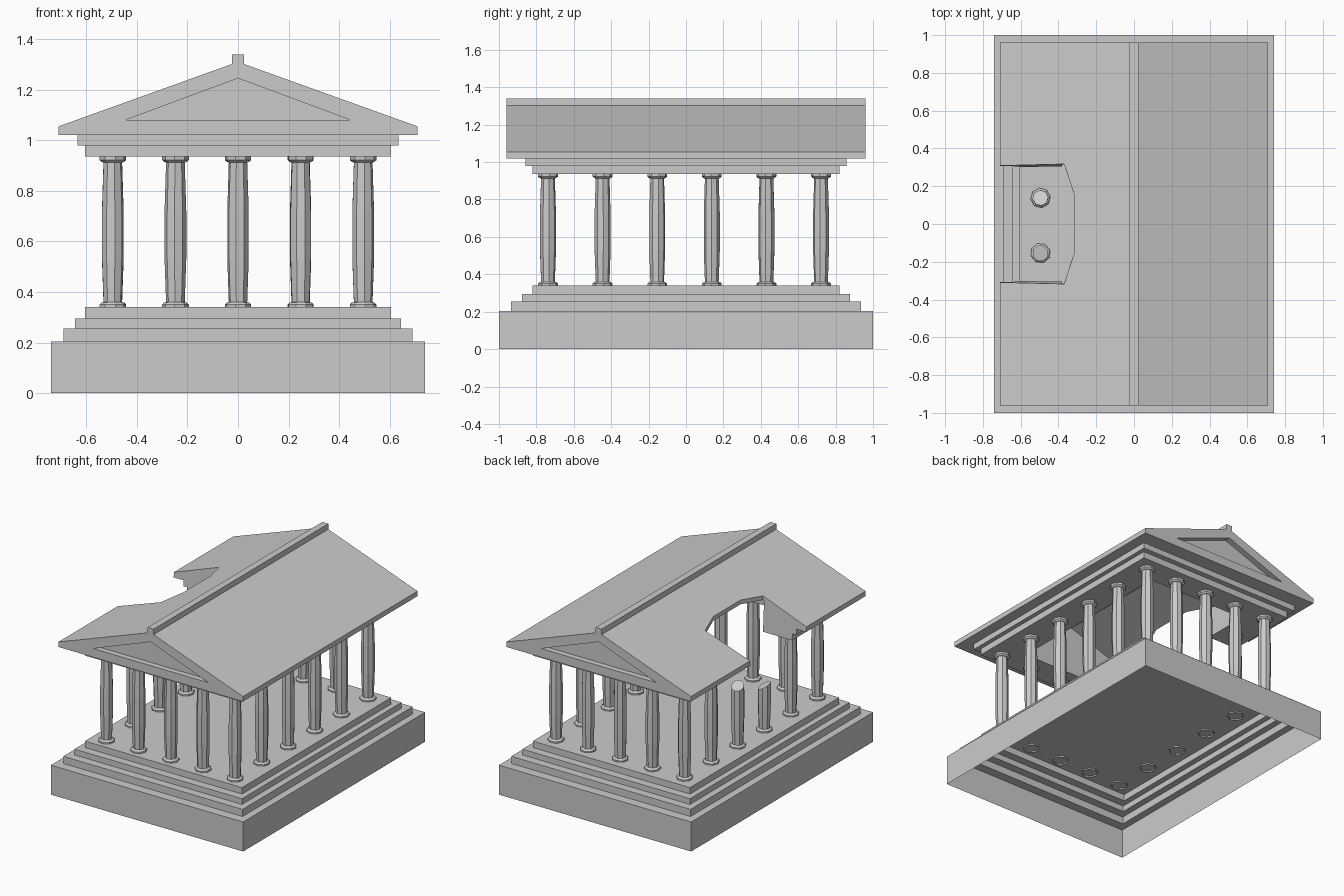
import bpy, bmesh, math, random
from mathutils import Vector

if "Cube" in bpy.data.objects:
    bpy.data.objects.remove(bpy.data.objects["Cube"])

random.seed(4)


def finish(bm, name, cutter=False):
    bmesh.ops.recalc_face_normals(bm, faces=bm.faces)
    me = bpy.data.meshes.new(name)
    bm.to_mesh(me)
    bm.free()
    ob = bpy.data.objects.new(name, me)
    bpy.context.collection.objects.link(ob)
    if cutter:
        ob.hide_render = True
        ob.hide_set(True)
    return ob


def loft(bm, rings, cap_start=True, cap_end=True):
    vs = [[bm.verts.new(p) for p in r] for r in rings]
    n = len(vs[0])
    for a, b in zip(vs, vs[1:]):
        for i in range(n):
            bm.faces.new((a[i], a[(i + 1) % n], b[(i + 1) % n], b[i]))
    if cap_start:
        bm.faces.new(vs[0][::-1])
    if cap_end:
        bm.faces.new(vs[-1])


def rect(hx, hy, z):
    return [(-hx, -hy, z), (hx, -hy, z), (hx, hy, z), (-hx, hy, z)]


def box(name, hx, hy, z0, z1):
    bm = bmesh.new()
    loft(bm, [rect(hx, hy, z0), rect(hx, hy, z1)])
    return finish(bm, name)


def prism_y(name, pts, y0, y1, cutter=False):
    bm = bmesh.new()
    loft(bm, [[(x, y, z) for x, z in pts] for y in (y0, y1)])
    return finish(bm, name, cutter)


def cut(ob, *cutters):
    for c in cutters:
        m = ob.modifiers.new(c.name, 'BOOLEAN')
        m.operation = 'DIFFERENCE'
        m.solver = 'EXACT'
        m.object = c


# Stepped base: one shell, open underneath
bm = bmesh.new()
rings, z = [], 0
for hx, hy, top in [(.74, 1, .205), (.69, .935, .255), (.645, .877, .295), (.605, .82, .34)]:
    rings += [rect(hx, hy, z), rect(hx, hy, top)]
    z = top
loft(bm, rings, cap_start=False)
finish(bm, "stepped_base")

# Octagonal columns around the edge, two of them broken
PROFILE = [(.053, .33), (.053, .35), (.045, .358), (.037, .36), (.043, .53), (.043, .72),
           (.037, .912), (.045, .915), (.053, .922), (.053, .936)]
BROKEN = {(0, 2): (.65, (.5, .3, 1)), (0, 3): (.76, (-.2, .5, 1))}
for i in range(5):
    for j in range(6):
        if 0 < i < 4 and 0 < j < 5:
            continue
        cx, cy = -.495 + .2475 * i, -.738 + .292 * j
        turn = random.uniform(0, math.pi / 4)
        bm = bmesh.new()
        loft(bm, [[(cx + r * math.cos(turn + k * math.pi / 4),
                    cy + r * math.sin(turn + k * math.pi / 4), h) for k in range(8)]
                  for r, h in PROFILE], cap_start=False)
        if (i, j) in BROKEN:
            h, n = BROKEN[i, j]
            res = bmesh.ops.bisect_plane(bm, geom=bm.verts[:] + bm.edges[:] + bm.faces[:],
                                         plane_co=(cx, cy, h), plane_no=Vector(n).normalized(),
                                         clear_outer=True)
            rim = [e for e in res['geom_cut'] if isinstance(e, bmesh.types.BMEdge)]
            bmesh.ops.contextual_create(bm, geom=rim)
        finish(bm, f"column_{i}_{j}")

# Cutters: hollow under the roof, broken notch on the left, gable recesses
hollow = prism_y("hollow_cutter", [(-.38, .9), (.38, .9), (.38, 1.145), (0, 1.275), (-.38, 1.145)],
                 -.63, .63, True)
bm = bmesh.new()
notch = [(-1, -.315), (-.37, -.318), (-.315, -.15), (-.315, .15), (-.37, .318), (-1, .315)]
loft(bm, [[(x, y * s, h) for x, y in notch] for s, h in ((.94, .85), (1.02, 1.3))])
notch_cutter = finish(bm, "notch_cutter", True)
TRI = [(-.445, 1.08), (.445, 1.08), (0, 1.245)]
front_recess = prism_y("front_recess_cutter", TRI, -1.1, -.92, True)
back_recess = prism_y("back_recess_cutter", TRI, .92, 1.1, True)

# Beams over the columns
cut(box("lower_beam", .605, .82, .935, .98), hollow, notch_cutter)
cut(box("upper_beam", .635, .858, .98, 1.02), hollow, notch_cutter)

# Gabled roof and ridge
roof = prism_y("roof", [(-.71, 1.02), (.71, 1.02), (.71, 1.055), (0, 1.31), (-.71, 1.055)], -.96, .96)
cut(roof, hollow, notch_cutter, front_recess, back_recess)
box("roof_ridge", .023, .96, 1.29, 1.34)
